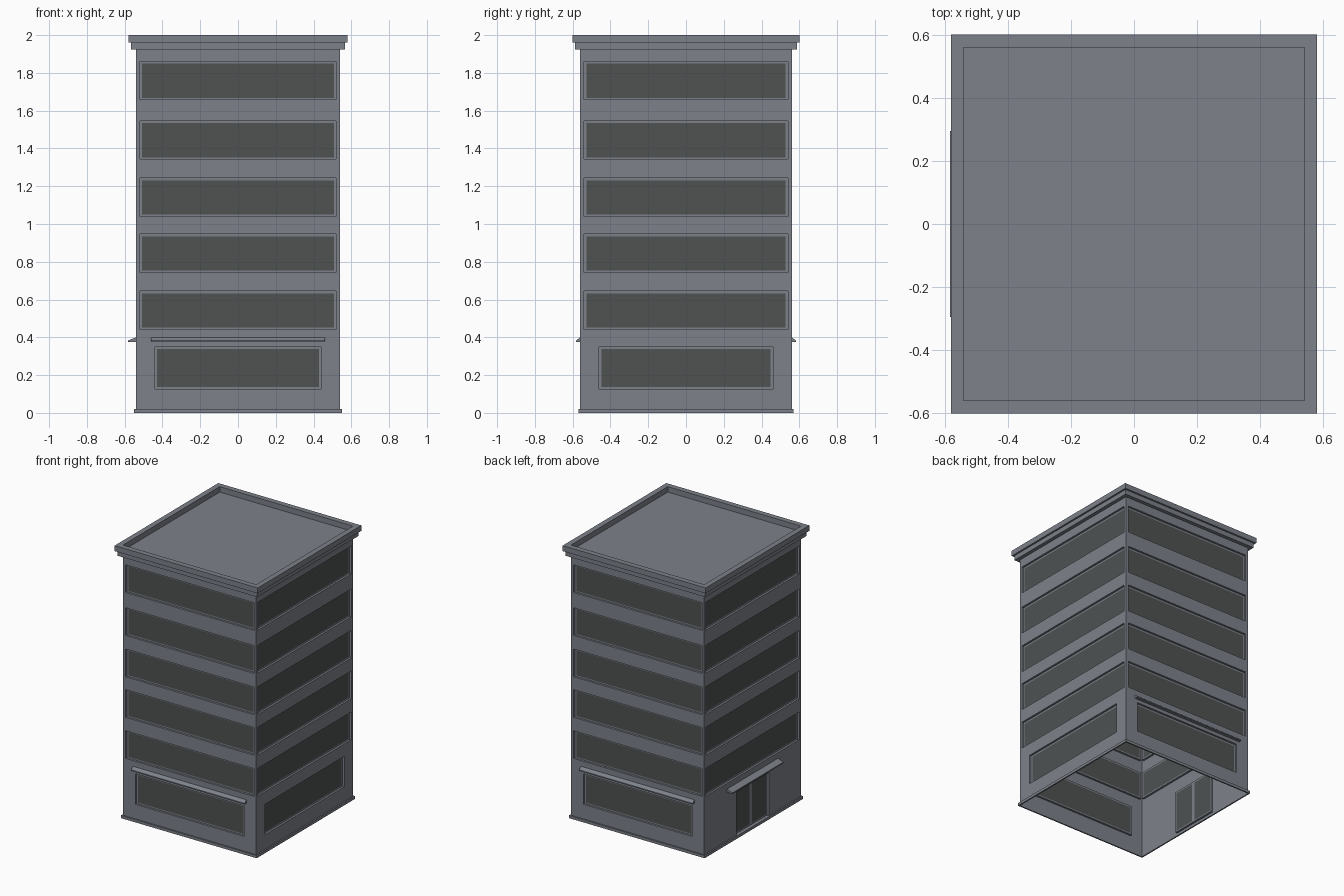
import bpy, bmesh
from mathutils import Vector

if "Cube" in bpy.data.objects:
    bpy.data.objects.remove(bpy.data.objects["Cube"])

HX, HY = 0.54, 0.56          # half size of the tower
ROOF_Z, RECESS = 1.96, 0.015


def material(name, rgb):
    m = bpy.data.materials.new(name)
    m.diffuse_color = (*rgb, 1)
    m.use_nodes = True
    m.node_tree.nodes["Principled BSDF"].inputs["Base Color"].default_value = m.diffuse_color
    return m


WALL = material("grey wall", (0.205, 0.22, 0.254))
GLASS = material("dark glass", (0.077, 0.084, 0.083))


def finish(bm, name):
    me = bpy.data.meshes.new(name)
    bm.to_mesh(me)
    bm.free()
    me.materials.append(WALL)
    me.materials.append(GLASS)
    ob = bpy.data.objects.new(name, me)
    bpy.context.collection.objects.link(ob)
    return ob


def quad(bm, pts, mat=0):
    f = bm.faces.new([bm.verts.new(p) for p in pts])
    f.material_index = mat


def placer(n, dist):
    """Map (across, height, outward) on a side to world space."""
    n = Vector(n)
    u = Vector((0, 0, 1)).cross(n)
    return lambda a, z, d=0.0: u * a + n * (dist + d) + Vector((0, 0, z))


def sheet(bm, P, rect, holes, d, fill):
    """Flat sheet cut along its holes; holes stay open or become glass."""
    us = sorted({rect[0], rect[1], *[h[i] for h in holes for i in (0, 1)]})
    zs = sorted({rect[2], rect[3], *[h[i] for h in holes for i in (2, 3)]})
    for a, b in zip(us, us[1:]):
        for c, e in zip(zs, zs[1:]):
            mu, mz = (a + b) / 2, (c + e) / 2
            inside = any(h[0] < mu < h[1] and h[2] < mz < h[3] for h in holes)
            if inside and not fill:
                continue
            quad(bm, [P(a, c, d), P(b, c, d), P(b, e, d), P(a, e, d)], int(inside))


def facade(name, n, dist, half, door):
    bm = bmesh.new()
    P = placer(n, dist)
    w = half - 0.02
    # five ribbon windows, then the ground floor opening
    openings = [(-w, w, z, z + 0.203) for z in (0.442, 0.743, 1.04, 1.343, 1.658)]
    openings.append((-0.187, 0.187, 0.02, 0.335) if door
                    else (-half + 0.1, half - 0.1, 0.127, 0.35))
    sheet(bm, P, (-half, half, 0, ROOF_Z), openings, 0, False)
    for a, b, c, e in openings:
        corners = [(a, c), (b, c), (b, e), (a, e)]
        for i in range(4):       # reveals
            p, q = corners[i], corners[(i + 1) % 4]
            quad(bm, [P(*p), P(*q), P(*q, -RECESS), P(*p, -RECESS)])
        panes = [(a + 0.012, b - 0.012, c + 0.01, e - 0.012)]
        if door and c < 0.1:     # two door leaves
            panes = [(a + 0.012, -0.012, c + 0.01, e - 0.012),
                     (0.012, b - 0.012, c + 0.01, e - 0.012)]
        sheet(bm, P, (a, b, c, e), panes, -RECESS, True)
    finish(bm, name)


def awning(name, n, dist, half, out):
    bm = bmesh.new()
    P = placer(n, dist)
    prof = [(0, 0.375), (out, 0.375), (out, 0.383), (0, 0.4)]
    for i in range(4):
        (d0, z0), (d1, z1) = prof[i], prof[(i + 1) % 4]
        quad(bm, [P(-half, z0, d0), P(half, z0, d0), P(half, z1, d1), P(-half, z1, d1)])
    quad(bm, [P(half, z, d) for d, z in reversed(prof)])
    quad(bm, [P(-half, z, d) for d, z in prof])
    bmesh.ops.remove_doubles(bm, verts=bm.verts, dist=1e-5)
    bmesh.ops.recalc_face_normals(bm, faces=bm.faces)
    finish(bm, name)


def moulding(name, profile):
    """Sweep an (outset, height) profile round the tower."""
    bm = bmesh.new()
    signs = [(-1, -1), (1, -1), (1, 1), (-1, 1)]
    for (o0, z0), (o1, z1) in zip(profile, profile[1:]):
        for i in range(4):
            s, t = signs[i], signs[(i + 1) % 4]
            pt = lambda k, o, z: (k[0] * (HX + o), k[1] * (HY + o), z)
            quad(bm, [pt(s, o0, z0), pt(t, o0, z0), pt(t, o1, z1), pt(s, o1, z1)])
    bmesh.ops.remove_doubles(bm, verts=bm.verts, dist=1e-5)
    finish(bm, name)


# walls with windows
facade("front_wall", (0, -1, 0), HY, HX, False)
facade("back_wall", (0, 1, 0), HY, HX, False)
facade("right_wall", (1, 0, 0), HX, HY, False)
facade("door_wall", (-1, 0, 0), HX, HY, True)

# awnings
awning("front_awning", (0, -1, 0), HY, 0.46, 0.022)
awning("back_awning", (0, 1, 0), HY, 0.46, 0.022)
awning("door_awning", (-1, 0, 0), HX, 0.295, 0.043)

# base trim and stepped cornice with parapet
moulding("base_trim", [(0, 0), (0.01, 0), (0.01, 0.02), (0, 0.02)])
moulding("cornice", [(0, 1.925), (0.027, 1.925), (0.027, 1.96), (0.04, 1.96),
                     (0.04, 2), (0, 2), (0, ROOF_Z)])

# flat roof
bm = bmesh.new()
quad(bm, [(-HX, -HY, ROOF_Z), (HX, -HY, ROOF_Z), (HX, HY, ROOF_Z), (-HX, HY, ROOF_Z)])
finish(bm, "roof")
